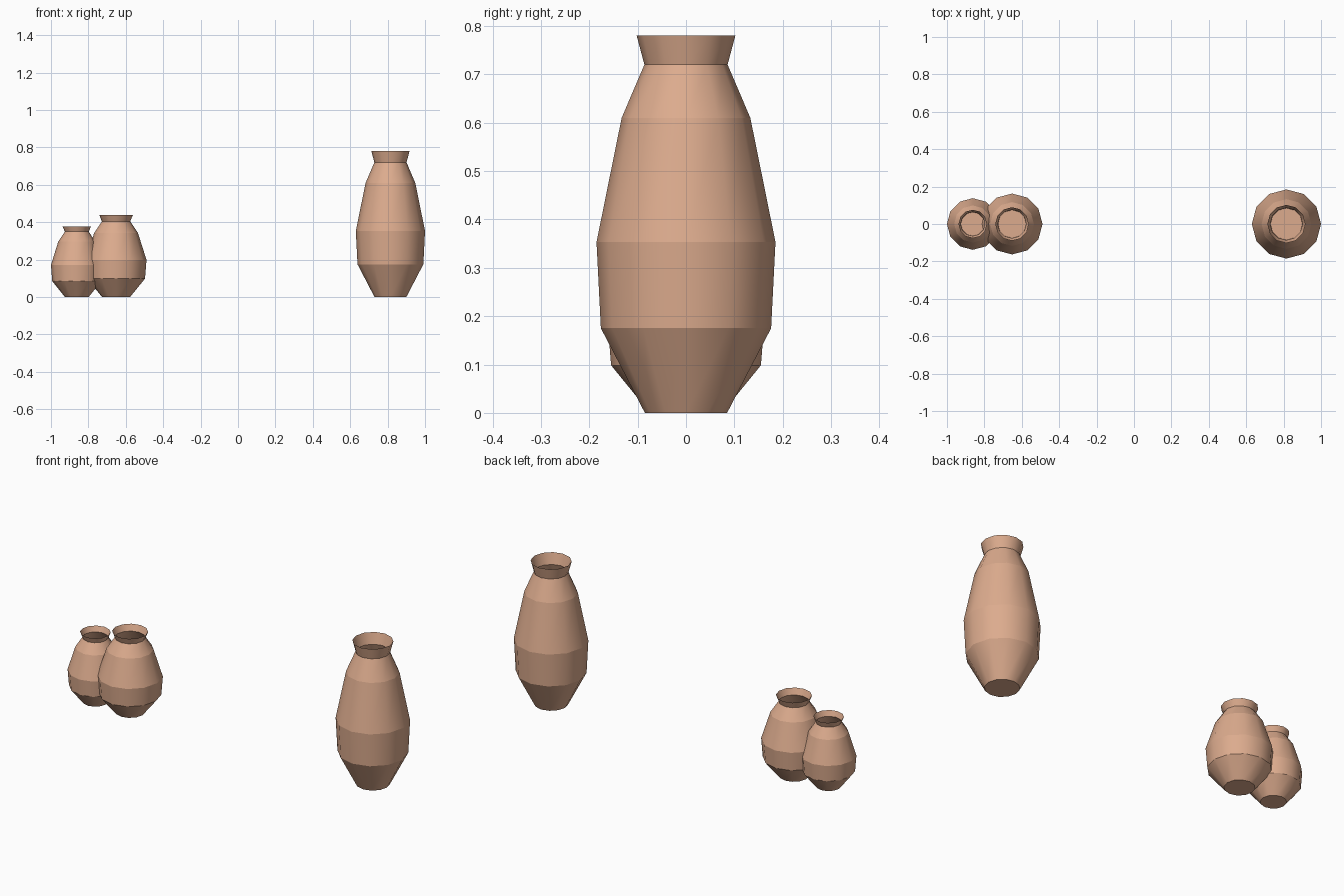
import bpy, bmesh
from math import cos, sin, pi

cube = bpy.data.objects.get("Cube")
if cube:
    bpy.data.objects.remove(cube, do_unlink=True)

SIDES = 12
# Pot profile as (radius, height), from foot to rim
PROFILE = [(0.085, 0), (0.176, 0.175), (0.185, 0.353),
           (0.133, 0.61), (0.086, 0.72), (0.102, 0.78)]

clay = bpy.data.materials.new("terracotta clay")
clay.use_nodes = True
COLOUR = (0.72, 0.41, 0.27, 1)
clay.diffuse_color = COLOUR
clay.node_tree.nodes["Principled BSDF"].inputs["Base Color"].default_value = COLOUR


def make_pot(name, x, width, height):
    """Lathe an open, thin-walled pot with crisp rings and smooth sides."""
    bm = bmesh.new()
    rings = []
    for r, z in PROFILE:
        rings.append([bm.verts.new((r * width * cos(2 * pi * i / SIDES),
                                    r * width * sin(2 * pi * i / SIDES),
                                    z * height)) for i in range(SIDES)])
    # Floor
    bm.faces.new(list(reversed(rings[0])))
    # Wall bands
    for low, high in zip(rings, rings[1:]):
        for i in range(SIDES):
            j = (i + 1) % SIDES
            bm.faces.new((low[i], low[j], high[j], high[i]))
    for face in bm.faces:
        face.smooth = True
    # Horizontal rings stay sharp
    for edge in bm.edges:
        a, b = edge.verts
        edge.smooth = abs(a.co.z - b.co.z) > 0.001
    mesh = bpy.data.meshes.new(name)
    bm.to_mesh(mesh)
    bm.free()
    mesh.materials.append(clay)
    pot = bpy.data.objects.new(name, mesh)
    pot.location.x = x
    bpy.context.collection.objects.link(pot)


make_pot("tall_pot", 0.815, 1, 1)
make_pot("medium_pot", -0.652, 0.88, 0.562)
make_pot("small_pot", -0.862, 0.746, 0.485)
